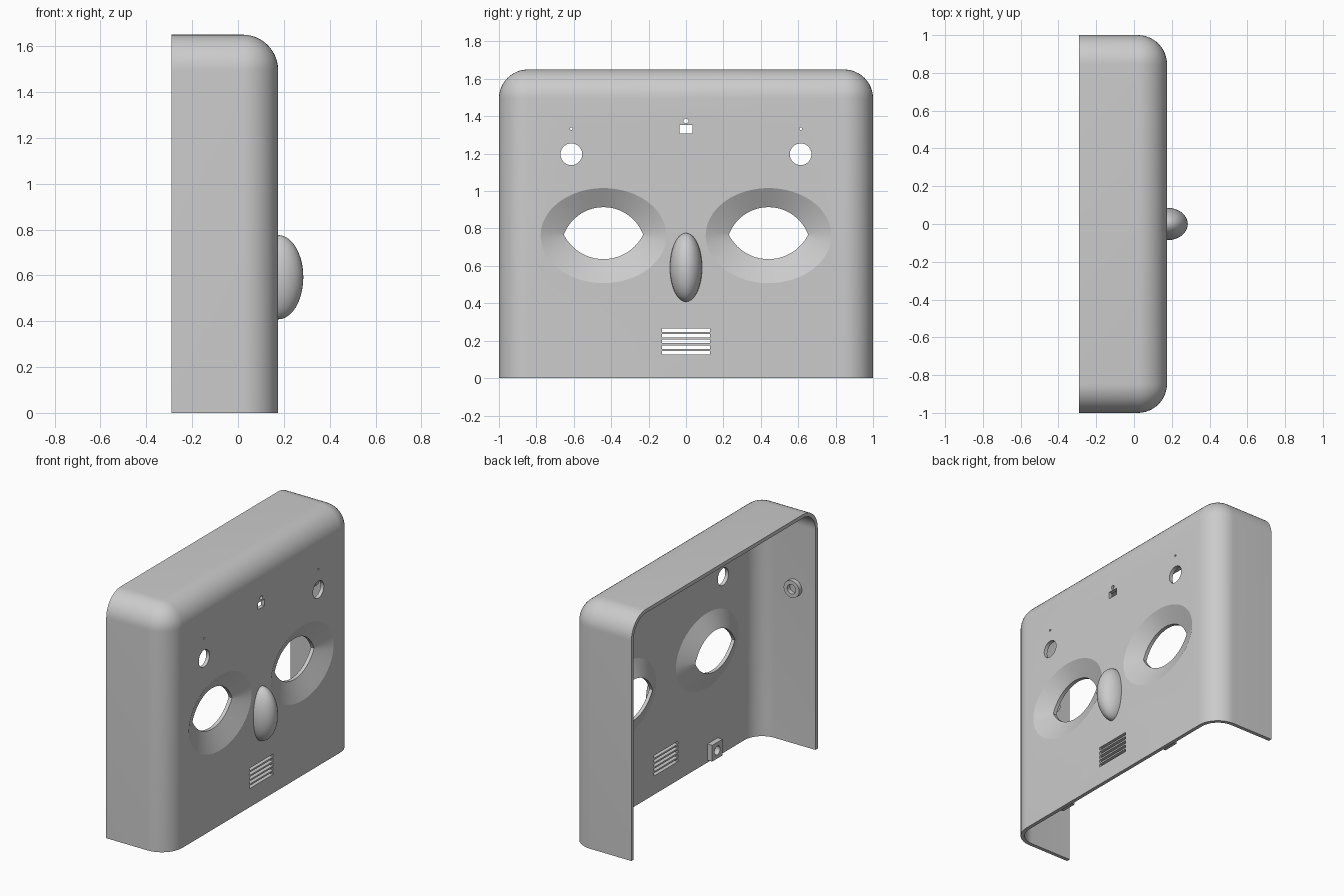
import bpy, bmesh, math
from mathutils import Vector

cube = bpy.data.objects.get("Cube")
if cube:
    bpy.data.objects.remove(cube)

BACK, FRONT, TOP, WALL = -0.29, 0.175, 1.65, 0.025
INNER = FRONT - WALL
EYE_Y, EYE_Z, SIDES = 0.441, 0.762, 64

grey = bpy.data.materials.new("plain_grey")
grey.use_nodes = True
grey.diffuse_color = (0.6, 0.6, 0.6, 1)
grey.node_tree.nodes["Principled BSDF"].inputs["Base Color"].default_value = (0.6, 0.6, 0.6, 1)


def make_object(name, bm, angle=30):
    bmesh.ops.recalc_face_normals(bm, faces=bm.faces)
    mesh = bpy.data.meshes.new(name)
    bm.to_mesh(mesh)
    bm.free()
    mesh.materials.append(grey)
    obj = bpy.data.objects.new(name, mesh)
    bpy.context.collection.objects.link(obj)
    shade(obj, angle)
    return obj


def shade(obj, angle):
    bpy.ops.object.select_all(action="DESELECT")
    obj.select_set(True)
    bpy.context.view_layer.objects.active = obj
    bpy.ops.object.shade_smooth_by_angle(angle=math.radians(angle))


# Outlines are lists of (y, z) points
def angles(n):
    return [2 * math.pi * i / n for i in range(n)]


def ellipse(cy, cz, ry, rz, n=SIDES):
    return [(cy + ry * math.cos(a), cz + rz * math.sin(a)) for a in angles(n)]


def rectangle(cy, cz, hy, hz, n=4):
    points = []
    for a in angles(n):
        a += math.pi / 4 if n == 4 else 0
        c, s = math.cos(a), math.sin(a)
        m = max(abs(c), abs(s))
        points.append((cy + hy * c / m, cz + hz * s / m))
    return points


def almond(cy, cz, half, rise, drop):
    """Two circular arcs meeting in a point at each side."""
    points = []
    for a in angles(SIDES):
        h = rise if math.sin(a) >= 0 else drop
        r = (half * half + h * h) / (2 * h)
        y = half * math.cos(a)
        z = math.sqrt(max(r * r - y * y, 0)) - (r - h)
        points.append((cy + y, cz + math.copysign(max(z, 0), math.sin(a))))
    return points


def at_x(outline, x):
    return [Vector((x, y, z)) for y, z in outline]


def add_loft(bm, loops, ring=False):
    """Skin loops in order; close into a ring or cap both ends."""
    rows = [[bm.verts.new(p) for p in loop] for loop in loops]
    n = len(rows[0])
    pairs = list(zip(rows, rows[1:] + rows[:1] if ring else rows[1:]))
    for a, b in pairs:
        for i in range(n):
            j = (i + 1) % n
            bm.faces.new((a[i], a[j], b[j], b[i]))
    if not ring:
        bm.faces.new(rows[0])
        bm.faces.new(rows[-1])


# Housing: box with rounded front and top corners, open at back and bottom
bm = bmesh.new()
bmesh.ops.create_cube(bm, size=1)
for v in bm.verts:
    v.co = Vector((FRONT if v.co.x > 0 else BACK, 2 * v.co.y, TOP if v.co.z > 0 else 0))
rounded = []
for e in bm.edges:
    a, b = (v.co for v in e.verts)
    in_front = a.x > 0 and b.x > 0 and max(a.z, b.z) > 0
    top_side = a.x != b.x and a.z > 0
    if in_front or top_side:
        rounded.append(e)
bmesh.ops.bevel(bm, geom=rounded, offset=0.155, segments=12, profile=0.5,
                affect="EDGES", clamp_overlap=False)
bm.normal_update()
openings = [f for f in bm.faces if f.normal.x < -0.9 or f.normal.z < -0.9]
bmesh.ops.delete(bm, geom=openings, context="FACES")
housing = make_object("housing", bm)
solid = housing.modifiers.new("wall", "SOLIDIFY")
solid.thickness, solid.offset, solid.use_even_offset = WALL, -1, True

# Openings through the front: eyes, buttons, pinholes, sensor window, speaker slots
holes = [rectangle(0, 1.33, 0.035, 0.023), ellipse(0, 1.375, 0.013, 0.013, 24)]
for side in (-1, 1):
    holes.append(ellipse(side * EYE_Y, EYE_Z, 0.336, 0.254))
    holes.append(ellipse(side * 0.613, 1.197, 0.058, 0.058, 48))
    holes.append(ellipse(side * 0.613, 1.333, 0.007, 0.007, 16))
for i in range(5):
    holes.append(rectangle(0, 0.136 + 0.03 * i, 0.127, 0.0095))
bm = bmesh.new()
for outline in holes:
    add_loft(bm, [at_x(outline, 0.1), at_x(outline, 0.25)])
cutter = make_object("hole_cutter", bm)
cutter.hide_render = True
cut = housing.modifiers.new("holes", "BOOLEAN")
cut.operation, cut.solver, cut.object = "DIFFERENCE", "EXACT", cutter

# Bake the wall and holes, then drop the cutter
bpy.context.view_layer.update()
baked = bpy.data.meshes.new_from_object(
    housing.evaluated_get(bpy.context.evaluated_depsgraph_get()))
housing.modifiers.clear()
housing.data = baked
bpy.data.objects.remove(cutter)
shade(housing, 30)

for side, label in ((-1, "right"), (1, "left")):
    # Sunken eye socket around an almond opening
    rim = ellipse(side * EYE_Y, EYE_Z, 0.336, 0.254)
    lid = almond(side * EYE_Y, 0.767, 0.212, 0.147, 0.131)
    bm = bmesh.new()
    add_loft(bm, [at_x(rim, FRONT), at_x(lid, FRONT - 0.06),
                  at_x(lid, INNER - 0.06), at_x(rim, INNER)], ring=True)
    make_object(label + "_eye_socket", bm)

    # Square mounting block with a round hole, low on the inside of the face
    block = rectangle(side * 0.5, 0.07, 0.055, 0.055, 32)
    bore = ellipse(side * 0.5, 0.07, 0.03, 0.03, 32)
    bm = bmesh.new()
    add_loft(bm, [at_x(block, INNER + 0.002), at_x(block, INNER - 0.035),
                  at_x(bore, INNER - 0.035), at_x(bore, INNER + 0.002)], ring=True)
    make_object(label + "_mounting_block", bm)

    # Round boss on the inside of the side wall
    bm = bmesh.new()
    loops = []
    for radius, depth in ((0.058, 0.977), (0.058, 0.945), (0.032, 0.945), (0.032, 0.977)):
        loops.append([Vector((x, side * depth, z))
                      for x, z in ellipse(-0.13, 1.06, radius, radius, 32)])
    add_loft(bm, loops, ring=True)
    make_object(label + "_side_boss", bm)

# Nose: half ellipsoid on the face
bm = bmesh.new()
bmesh.ops.create_uvsphere(bm, u_segments=32, v_segments=20, radius=1)
for v in bm.verts:
    v.co = Vector((FRONT + 0.11 * v.co.x, 0.086 * v.co.y, 0.592 + 0.184 * v.co.z))
bmesh.ops.bisect_plane(bm, geom=bm.verts[:] + bm.edges[:] + bm.faces[:],
                       plane_co=(FRONT - 0.005, 0, 0), plane_no=(1, 0, 0), clear_inner=True)
bmesh.ops.holes_fill(bm, edges=[e for e in bm.edges if e.is_boundary], sides=0)
make_object("nose", bm, 40)
